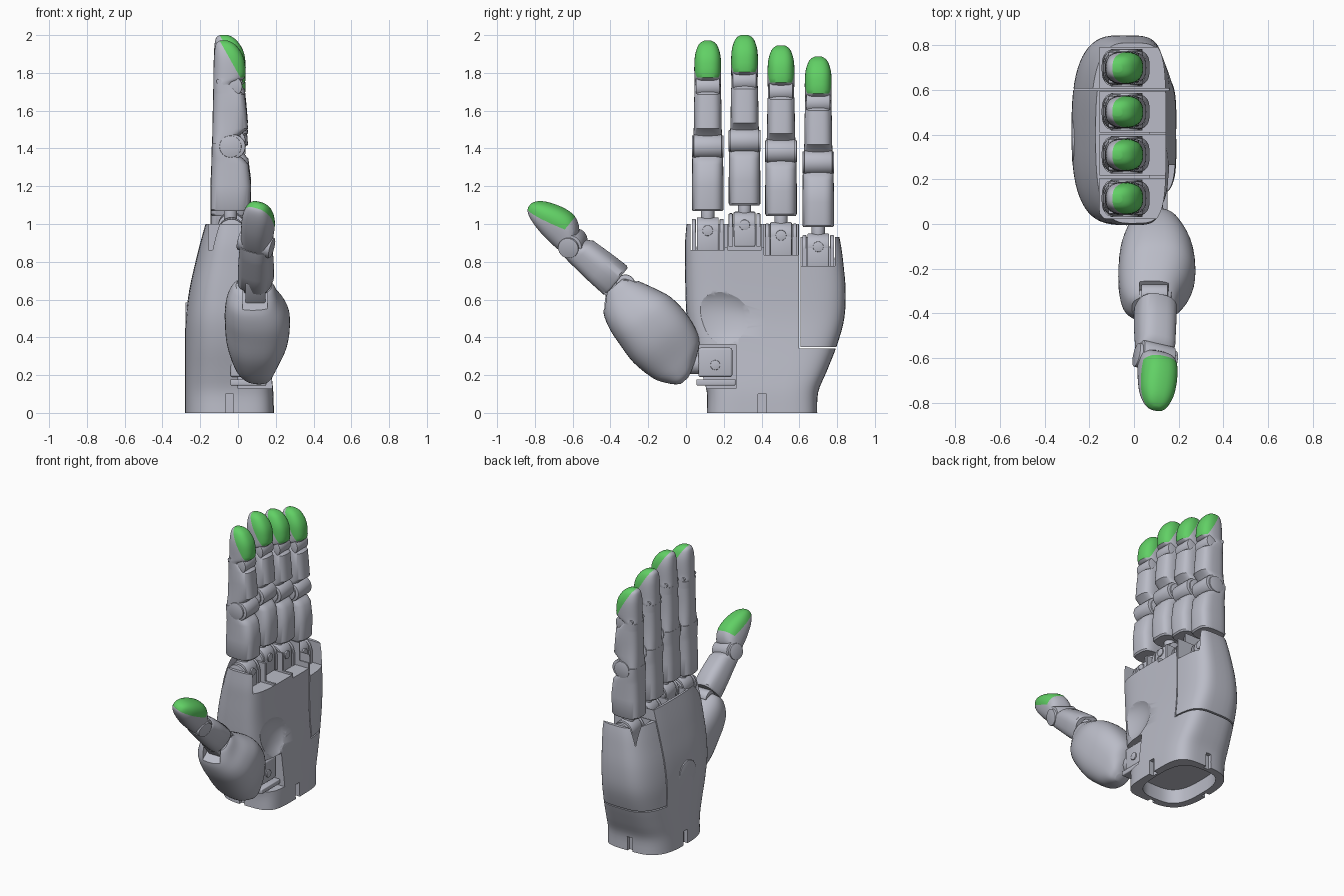
import bpy, bmesh, math
from mathutils import Matrix, Vector

if "Cube" in bpy.data.objects:
    bpy.data.objects.remove(bpy.data.objects["Cube"], do_unlink=True)


def material(name, rgb):
    m = bpy.data.materials.new(name)
    m.use_nodes = True
    m.diffuse_color = (*rgb, 1)
    m.node_tree.nodes["Principled BSDF"].inputs["Base Color"].default_value = (*rgb, 1)
    return m


GREY = material("cool grey", (0.49, 0.50, 0.57))
GREEN = material("pad green", (0.12, 0.63, 0.13))
ID = Matrix.Identity(4)


def activate(ob):
    bpy.ops.object.select_all(action='DESELECT')
    ob.select_set(True)
    bpy.context.view_layer.objects.active = ob


def shade(ob):
    activate(ob)
    bpy.ops.object.shade_smooth_by_angle(angle=math.radians(35))


def finish(bm, name, frame=ID):
    bmesh.ops.recalc_face_normals(bm, faces=bm.faces)
    bm.transform(frame)
    me = bpy.data.meshes.new(name)
    bm.to_mesh(me)
    bm.free()
    me.materials.append(GREY)
    me.materials.append(GREEN)
    ob = bpy.data.objects.new(name, me)
    bpy.context.collection.objects.link(ob)
    shade(ob)
    return ob


def spline(rows, sub):
    """Catmull-Rom subdivision of the section list."""
    out = []
    for i in range(len(rows) - 1):
        p = [rows[max(0, min(len(rows) - 1, i + k))] for k in (-1, 0, 1, 2)]
        for j in range(sub):
            u = j / sub
            out.append([0.5 * (2 * b + (c - a) * u + (2*a - 5*b + 4*c - d) * u*u
                               + (3*b - a - 3*c + d) * u**3) for a, b, c, d in zip(*p)])
    return out + [rows[-1]]


def loft(name, rows, frame=ID, power=2.8, front_power=None, sub=1, n=40, pad=None):
    """Rows are (z, x0, x1, y0, y1) of rounded-rectangle sections."""
    bm = bmesh.new()
    rings = []
    for z, x0, x1, y0, y1 in spline(rows, sub):
        ring = []
        for k in range(n):
            c, s = math.cos(2*math.pi*k/n), math.sin(2*math.pi*k/n)
            e = 2 / (front_power if front_power and c > 0 else power)
            ring.append(bm.verts.new(((x0+x1)/2 + (x1-x0)/2 * math.copysign(abs(c)**e, c),
                                      (y0+y1)/2 + (y1-y0)/2 * math.copysign(abs(s)**e, s), z)))
        rings.append(ring)
    for a, b in zip(rings, rings[1:]):
        for k in range(n):
            bm.faces.new((a[k], a[(k+1) % n], b[(k+1) % n], b[k]))
    bm.faces.new(rings[0][::-1])
    bm.faces.new(rings[-1])
    if pad:   # cut along a slanted line and colour the pad side above its start height
        (xa, za), (xb, zb), start = pad
        co, no = Vector((xa, 0, za)), Vector((za - zb, 0, xb - xa))
        bmesh.ops.bisect_plane(bm, geom=bm.verts[:] + bm.edges[:] + bm.faces[:],
                               plane_co=co, plane_no=no)
        for f in bm.faces:
            mid = f.calc_center_median()
            f.material_index = int((mid - co).dot(no) > 0 and mid.z > start)
    return finish(bm, name, frame)


def sym(rows):
    return [(z, a, b, -w, w) for z, a, b, w in rows]


def box(name, lo, hi, frame=ID, bevel=0.0):
    bm = bmesh.new()
    bmesh.ops.create_cube(bm, size=1)
    for v in bm.verts:
        v.co = [(a+b)/2 + (b-a)*c for a, b, c in zip(lo, hi, v.co)]
    if bevel:
        bmesh.ops.bevel(bm, geom=bm.edges[:], offset=bevel, segments=3, profile=0.5, affect='EDGES')
    return finish(bm, name, frame)


def cyl(name, centre, r, length, axis='Y', frame=ID, bevel=0.006):
    bm = bmesh.new()
    bmesh.ops.create_cone(bm, cap_ends=True, segments=32, radius1=r, radius2=r, depth=length)
    if bevel:
        rim = [e for e in bm.edges if abs(e.verts[0].co.z - e.verts[1].co.z) < 1e-5]
        bmesh.ops.bevel(bm, geom=rim, offset=bevel, segments=2, profile=0.5, affect='EDGES')
    rot = {'X': Matrix.Rotation(math.pi/2, 4, 'Y'), 'Y': Matrix.Rotation(math.pi/2, 4, 'X'), 'Z': ID}[axis]
    return finish(bm, name, frame @ Matrix.Translation(centre) @ rot)


def cut(ob, cutter):
    activate(ob)
    m = ob.modifiers.new("cut", 'BOOLEAN')
    m.operation, m.solver, m.object = 'DIFFERENCE', 'EXACT', cutter
    bpy.ops.object.modifier_apply(modifier=m.name)
    bpy.data.objects.remove(cutter, do_unlink=True)


# Finger name, centre in y, height offset
FINGERS = [("index", 0.115, 0.0), ("middle", 0.31, 0.03), ("ring", 0.503, -0.025), ("little", 0.70, -0.085)]

# Palm and wrist
palm = loft("palm", [(0, -.28, .19, .11, .695), (.11, -.28, .187, .11, .70), (.22, -.28, .175, .08, .745),
                     (.36, -.28, .158, .035, .80), (.50, -.277, .145, .005, .838), (.65, -.258, .142, -.003, .845),
                     (.80, -.225, .143, -.005, .832), (.90, -.20, .143, -.005, .818), (1.0, -.172, .14, .003, .795)],
            power=2.9, front_power=4.6, sub=4, n=64)
cut(palm, loft("wrist_hollow", [(-.05, -.228, .138, .16, .645), (.10, -.228, .138, .16, .645)], power=3, n=48))
for lo, hi in [((-.065, .05, -.05), (-.025, .135, .10)), ((-.065, .67, -.05), (-.025, .8, .10)),
               ((.155, .38, -.05), (.3, .425, .10)), ((-.4, .38, -.05), (-.25, .425, .10))]:
    cut(palm, box("wrist_notch", lo, hi))
# Hollow of the palm beside the thumb
cut(palm, loft("palm_hollow", [(.34, .165, .5, .08, .32), (.42, .125, .5, -.04, .42), (.52, .108, .5, -.1, .46),
                               (.60, .118, .5, -.1, .42), (.66, .15, .5, -.05, .36)], power=2, sub=4))
# Knuckle pockets, lowered little-finger shoulder and front lip
for name, y, dz in FINGERS:
    cut(palm, box("pocket", (-.155, y - .09, .862 + min(dz, 0)), (.4, y + .09, 1.2)))
cut(palm, box("shoulder", (-.5, .603, .93), (.5, 1, 1.2)))
cut(palm, box("lip", (.07, .028, .875), (.5, .602, 1.2)))
# Side panel seam and thumb mount recess
cut(palm, box("seam_upright", (-.5, .599, .345), (.5, .607, 1.2)))
cut(palm, box("seam_level", (-.5, .598, .340), (.5, 1, .349)))
cut(palm, box("mount_recess", (.0, -.1, .13), (.4, .265, .362)))
shade(palm)
cyl("back_disc", (-.268, .375, .49), .095, .02, 'X', bevel=.004)

# Thumb mount
box("mount_block", (-.04, .065, .19), (.13, .245, .345), bevel=.012)
box("mount_plate", (-.04, .055, .145), (.15, .262, .178), bevel=.006)
cyl("mount_screw", (.13, .155, .253), .026, .016, 'X', bevel=.003)
cyl("mount_axle", (.07, .06, .26), .055, .22, 'Y')


# Fingers
def finger(name, y, dz):
    f = Matrix.Translation((0, y, dz))
    # knuckle bracket, barrel, screw and neck
    for s in (-1, 1):
        cyl(name + "_knuckle_cheek", (-.035, s * .073, .955), .072, .022, 'Y', f)
        box(name + "_knuckle_foot", (-.10, s * .073 - .011, .85), (.037, s * .073 + .011, .955), f)
    cyl(name + "_knuckle_barrel", (-.035, 0, .965), .07, .115, 'Y', f)
    box(name + "_knuckle_block", (-.10, -.057, .85), (.035, .057, .965), f, .008)
    cyl(name + "_knuckle_screw", (.035, 0, .965), .028, .014, 'X', f, .003)
    cyl(name + "_neck", (-.04, 0, 1.05), .035, .12, 'Z', f)
    # lower and middle segments
    loft(name + "_lower", sym([(1.068, -.138, .055, .078), (1.078, -.145, .063, .084), (1.20, -.145, .07, .084),
                               (1.315, -.14, .055, .082), (1.345, -.14, .03, .082), (1.38, -.139, -.02, .081),
                               (1.43, -.137, -.06, .079)]), f, 3.2)
    cyl(name + "_joint", (-.024, 0, 1.41), .064, .150, 'Y', f)
    cyl(name + "_joint_cap", (-.04, 0, 1.41), .058, .168, 'Y', f, .003)
    loft(name + "_middle", sym([(1.385, -.137, -.05, .077), (1.455, -.136, -.01, .077), (1.505, -.135, .053, .074),
                                (1.60, -.133, .045, .073), (1.685, -.131, .036, .071), (1.695, -.131, .02, .07),
                                (1.74, -.13, -.03, .069)]), f, 3)
    cyl(name + "_tip_joint", (-.033, 0, 1.728), .056, .126, 'Y', f)
    cyl(name + "_tip_pin", (-.10, 0, 1.755), .014, .136, 'Y', f, 0)
    # fingertip with pad
    loft(name + "_tip", sym([(1.725, -.13, -.03, .068), (1.75, -.13, -.01, .07), (1.775, -.13, .037, .071),
                             (1.85, -.128, .037, .071), (1.90, -.126, .022, .066), (1.94, -.121, -.005, .053),
                             (1.96, -.113, -.03, .038), (1.971, -.095, -.055, .018)]),
         f, 2.5, sub=3, pad=((-.098, 1.972), (.018, 1.765), 1.775))


for args in FINGERS:
    finger(*args)


# Thumb
def frame(origin, x, z):
    x, z = Vector(x).normalized(), Vector(z).normalized()
    x = (x - z * x.dot(z)).normalized()
    m = Matrix((x, z.cross(x), z)).transposed().to_4x4()
    m.translation = origin
    return m


mound_frame = frame((0, 0, .2), (0, .76, .65), (0, -.65, .76))
mound = loft("thumb_mound", [(-.018, -.05, .0, -.14, -.09), (0, -.075, .04, -.17, -.05), (.035, -.105, .10, -.19, -.01),
                             (.10, -.143, .178, -.215, .025), (.23, -.168, .212, -.262, .06),
                             (.36, -.16, .208, -.275, .07), (.45, -.148, .175, -.255, .068),
                             (.53, -.12, .138, -.215, .055), (.585, -.07, .11, -.192, .03),
                             (.605, -.045, .09, -.178, .01)], mound_frame, 2.5, sub=4, n=48)
cut(mound, box("hinge_slot", (-.3, -.155, .545), (.3, -.025, .8), mound_frame))
shade(mound)
box("thumb_hinge", (-.05, -.145, .50), (.075, -.04, .68), mound_frame, .01)
cyl("thumb_hinge_barrel", (.07, -.0925, .575), .05, .12, 'Y', mound_frame)
cyl("thumb_hinge_screw", (.07, -.0925, .575), .024, .15, 'Y', mound_frame, .003)

thumb = frame((.095, -.375, .705), (.34, .60, .73), (0, -.77, .635))
loft("thumb_lower", sym([(-.012, -.088, .085, .082), (0, -.095, .092, .09), (.10, -.09, .088, .09),
                         (.22, -.08, .08, .086), (.25, -.077, .06, .084), (.30, -.065, 0, .08)]), thumb, 2.8)
cyl("thumb_joint", (.01, 0, .295), .062, .15, 'Y', thumb)
cyl("thumb_joint_cap", (0, 0, .298), .055, .18, 'Y', thumb, .003)
loft("thumb_tip", sym([(.28, -.06, .0, .078), (.315, -.064, .08, .082), (.375, -.064, .122, .084),
                       (.44, -.058, .122, .084), (.51, -.044, .10, .077), (.56, -.028, .075, .06),
                       (.588, -.012, .05, .04), (.60, .005, .03, .015)]),
     thumb, 2.5, sub=3, pad=((.0, .595), (.062, .39), .375))
